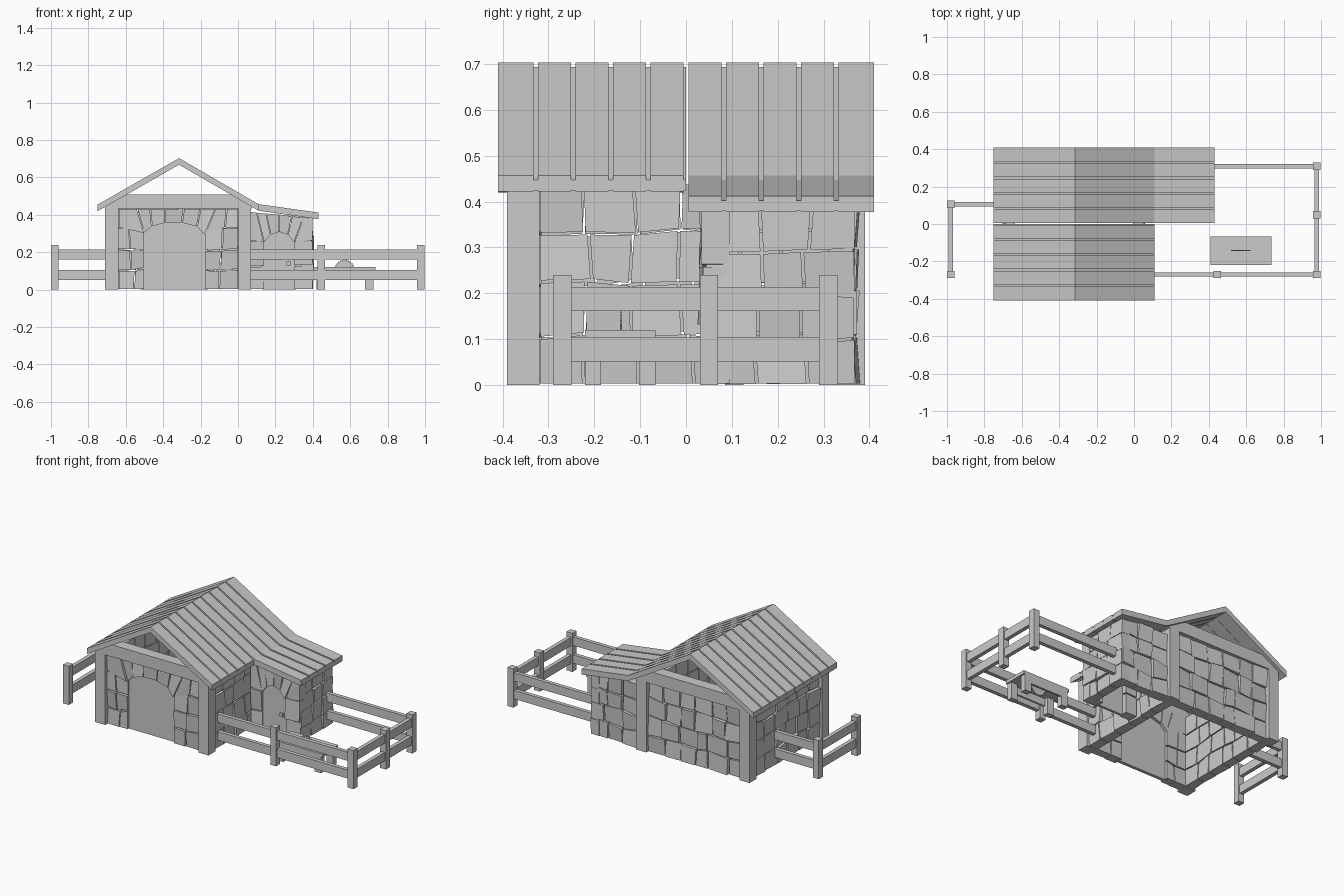
import bpy, bmesh, math, random
from mathutils import Vector

if "Cube" in bpy.data.objects:
    bpy.data.objects.remove(bpy.data.objects["Cube"])

random.seed(7)


def to_object(bm, name):
    bmesh.ops.recalc_face_normals(bm, faces=bm.faces[:])
    me = bpy.data.meshes.new(name)
    bm.to_mesh(me)
    bm.free()
    ob = bpy.data.objects.new(name, me)
    bpy.context.collection.objects.link(ob)
    return ob


def add_prism(bm, a, b):
    """Solid between two matching loops of points."""
    va = [bm.verts.new(p) for p in a]
    vb = [bm.verts.new(p) for p in b]
    bm.faces.new(va)
    bm.faces.new(vb[::-1])
    n = len(va)
    for i in range(n):
        j = (i + 1) % n
        bm.faces.new((va[i], vb[i], vb[j], va[j]))


def add_box(bm, x0, x1, y0, y1, z0, z1):
    ring = [(x0, y0), (x1, y0), (x1, y1), (x0, y1)]
    add_prism(bm, [(x, y, z0) for x, y in ring], [(x, y, z1) for x, y in ring])


def boxes(name, items):
    bm = bmesh.new()
    for it in items:
        add_box(bm, *it)
    return to_object(bm, name)


def profile_y(bm, pts, y0, y1):
    add_prism(bm, [(x, y0, z) for x, z in pts], [(x, y1, z) for x, z in pts])


# Stone: a polygon in wall coordinates (u along wall, z up), uneven outer face
def add_stone(bm, poly, origin, along, out, depth=0.06):
    o, u, n = Vector(origin), Vector(along), Vector(out)
    c = Vector((sum(p[0] for p in poly) / len(poly), sum(p[1] for p in poly) / len(poly)))
    inner, outer = [], []
    tu, tz, push = (random.uniform(-0.09, 0.09), random.uniform(-0.09, 0.09),
                    random.uniform(-0.008, 0.004))
    for p in poly:
        q = Vector(p)
        d = c - q
        q = q + d.normalized() * 0.004
        dz = push + tu * (q.x - c.x) + tz * (q.y - c.y)
        inner.append(o + u * q.x + Vector((0, 0, max(0, q.y))) - n * depth)
        outer.append(o + u * q.x + Vector((0, 0, max(0, q.y))) + n * dz)
    add_prism(bm, inner, outer)


# Wall patch: jittered grid of stones with staggered joints
def stone_grid(bm, origin, along, out, u0, u1, z0, z1, w=0.112, h=0.105):
    rows = max(1, round((z1 - z0) / h))
    cols = max(1, round((u1 - u0) / w))
    du, dz = (u1 - u0) / cols, (z1 - z0) / rows

    def j(s):
        return random.uniform(-s, s)
    zs = [[z0 + r * dz + (j(0.010) if 0 < r < rows else 0) for _ in range(cols + 1)]
          for r in range(rows + 1)]
    for r in range(rows):
        lo = [u0 + k * du + (j(0.02) if 0 < k < cols else 0) for k in range(cols + 1)]
        hi = [p + (j(0.008) if 0 < k < cols else 0) for k, p in enumerate(lo)]
        for k in range(cols):
            add_stone(bm, [(lo[k], zs[r][k]), (lo[k + 1], zs[r][k + 1]),
                           (hi[k + 1], zs[r + 1][k + 1]), (hi[k], zs[r + 1][k])],
                      origin, along, out)


# Arch stones between a low inner arc and a flat top
def stone_arch(bm, origin, along, out, inner, outer):
    for k in range(len(inner) - 1):
        add_stone(bm, [inner[k], inner[k + 1], outer[k + 1], outer[k]], origin, along, out)


# Corner posts
boxes("corner_posts", [(x, x + 0.07, y, y + 0.07, 0, 0.46)
                       for x in (-0.71, 0.0) for y in (-0.39, 0.32)])

# Gable beams, trimmed to the roof slope
for name, y in (("front_beam", -0.39), ("back_beam", 0.32)):
    bm = bmesh.new()
    profile_y(bm, [(-0.71, 0.435), (0.075, 0.435), (0.075, 0.46), (-0.025, 0.51),
                   (-0.605, 0.51), (-0.71, 0.46)], y, y + 0.07)
    to_object(bm, name)

# Roof planks with a slightly lower layer under the gaps
main_top = [(-0.75, 0.455), (-0.315, 0.703), (0.11, 0.457)]
annex_top = [(0.43, 0.412)]


def roof_profile(top, upper, lower):
    return [(x, z - upper) for x, z in top] + [(x, z - lower) for x, z in reversed(top)]


bm = bmesh.new()
pitch = 0.8200 / 10
for i in range(10):
    y0 = -0.41 + i * pitch
    top = main_top + (annex_top if i >= 5 else [])
    profile_y(bm, roof_profile(top, 0, 0.035), y0 + (0.005 if i else 0),
              y0 + pitch - (0.005 if i < 9 else 0))
to_object(bm, "roof_planks")

bm = bmesh.new()
profile_y(bm, roof_profile(main_top, 0.01, 0.033), -0.405, 0.0)
profile_y(bm, roof_profile(main_top + annex_top, 0.01, 0.033), 0.006, 0.405)
to_object(bm, "roof_underlay")

# Main house stone walls
X, Y = (1, 0, 0), (0, 1, 0)
bm = bmesh.new()
stone_grid(bm, (0, 0.375, 0), X, Y, -0.64, 0.0, 0, 0.44)
to_object(bm, "back_wall")
bm = bmesh.new()
stone_grid(bm, (-0.695, 0, 0), Y, (-1, 0, 0), -0.32, 0.32, 0, 0.44)
to_object(bm, "left_wall")
bm = bmesh.new()
stone_grid(bm, (0.055, 0, 0), Y, X, -0.32, 0.32, 0, 0.44)
to_object(bm, "right_wall")

# Front wall: stones either side of a wide arched door
bm = bmesh.new()
F = ((0, -0.375, 0), X, (0, -1, 0))
stone_grid(bm, *F, -0.64, -0.50, 0, 0.33, w=0.09)
stone_grid(bm, *F, -0.18, 0.0, 0, 0.33, w=0.1)
stone_arch(bm, *F,
           [(-0.64, 0.33), (-0.50, 0.30), (-0.46, 0.335), (-0.39, 0.355),
            (-0.30, 0.355), (-0.22, 0.335), (-0.18, 0.29), (-0.07, 0.33), (0.0, 0.33)],
           [(-0.64, 0.435), (-0.54, 0.435), (-0.47, 0.435), (-0.39, 0.435),
            (-0.29, 0.435), (-0.20, 0.435), (-0.12, 0.435), (-0.06, 0.435), (0.0, 0.435)])
to_object(bm, "front_wall")
boxes("main_door", [(-0.52, -0.16, -0.352, -0.332, 0, 0.37)])

# Annex stone walls with a smaller arched door
bm = bmesh.new()
stone_grid(bm, (0.40, 0, 0), Y, X, 0.04, 0.37, 0, 0.385)
to_object(bm, "annex_right_wall")
bm = bmesh.new()
stone_grid(bm, (0, 0.37, 0), X, Y, 0.07, 0.395, 0, 0.40)
to_object(bm, "annex_back_wall")
bm = bmesh.new()
A = ((0, 0.035, 0), X, (0, -1, 0))
stone_grid(bm, *A, 0.06, 0.14, 0, 0.26)
stone_grid(bm, *A, 0.30, 0.40, 0, 0.26)
stone_arch(bm, *A,
           [(0.06, 0.26), (0.14, 0.25), (0.175, 0.29), (0.22, 0.305), (0.265, 0.29),
            (0.30, 0.25), (0.40, 0.26)],
           [(0.06, 0.42), (0.10, 0.415), (0.15, 0.41), (0.22, 0.405), (0.29, 0.395),
            (0.35, 0.39), (0.40, 0.385)])
to_object(bm, "annex_front_wall")
boxes("annex_door", [(0.13, 0.31, 0.05, 0.065, 0, 0.31)])
boxes("door_handle", [(0.26, 0.28, 0.036, 0.052, 0.13, 0.15)])

# Fences: square posts and two rails per run
posts = [(0.976, 0.31), (0.976, 0.05), (0.976, -0.27), (0.445, -0.27),
         (-0.98, -0.27), (-0.98, 0.105)]
boxes("fence_posts", [(x - 0.02, x + 0.02, y - 0.02, y + 0.02, 0, 0.24) for x, y in posts])
runs = [(0.38, 0.976, 0.31, 0.31), (0.05, 0.976, -0.27, -0.27), (0.976, 0.976, -0.27, 0.31),
        (-0.98, -0.69, 0.105, 0.105), (-0.98, -0.98, -0.27, 0.105)]
rails = []
for x0, x1, y0, y1 in runs:
    tx, ty = (0.012, 0) if x0 == x1 else (0, 0.012)
    rails += [(x0 - tx, x1 + tx, y0 - ty, y1 + ty, z, z + 0.053) for z in (0.051, 0.161)]
boxes("fence_rails", rails)

# Saw bench: top, thin aprons, legs
bx0, bx1, by0, by1 = 0.41, 0.735, -0.22, -0.067
boxes("saw_bench_top", [(bx0, bx1, by0, by1, 0.10, 0.12)])
boxes("saw_bench_apron", [(bx0 + 0.01, bx1 - 0.01, y, y + 0.012, 0.055, 0.10)
                          for y in (by0, by1 - 0.012)])
boxes("saw_bench_legs", [(x, x + 0.045, y, y + 0.035, 0, 0.10)
                         for x in (0.42, 0.68) for y in (by0, by1 - 0.035)])

# Toothed saw blade
bm = bmesh.new()
teeth = 24
rim = []
for k in range(teeth * 2):
    a = math.pi * k / teeth
    r = 0.056 if k % 2 else 0.048
    rim.append((0.57 + r * math.cos(a), 0.107 + r * math.sin(a)))
profile_y(bm, rim, -0.144, -0.140)
to_object(bm, "saw_blade")
